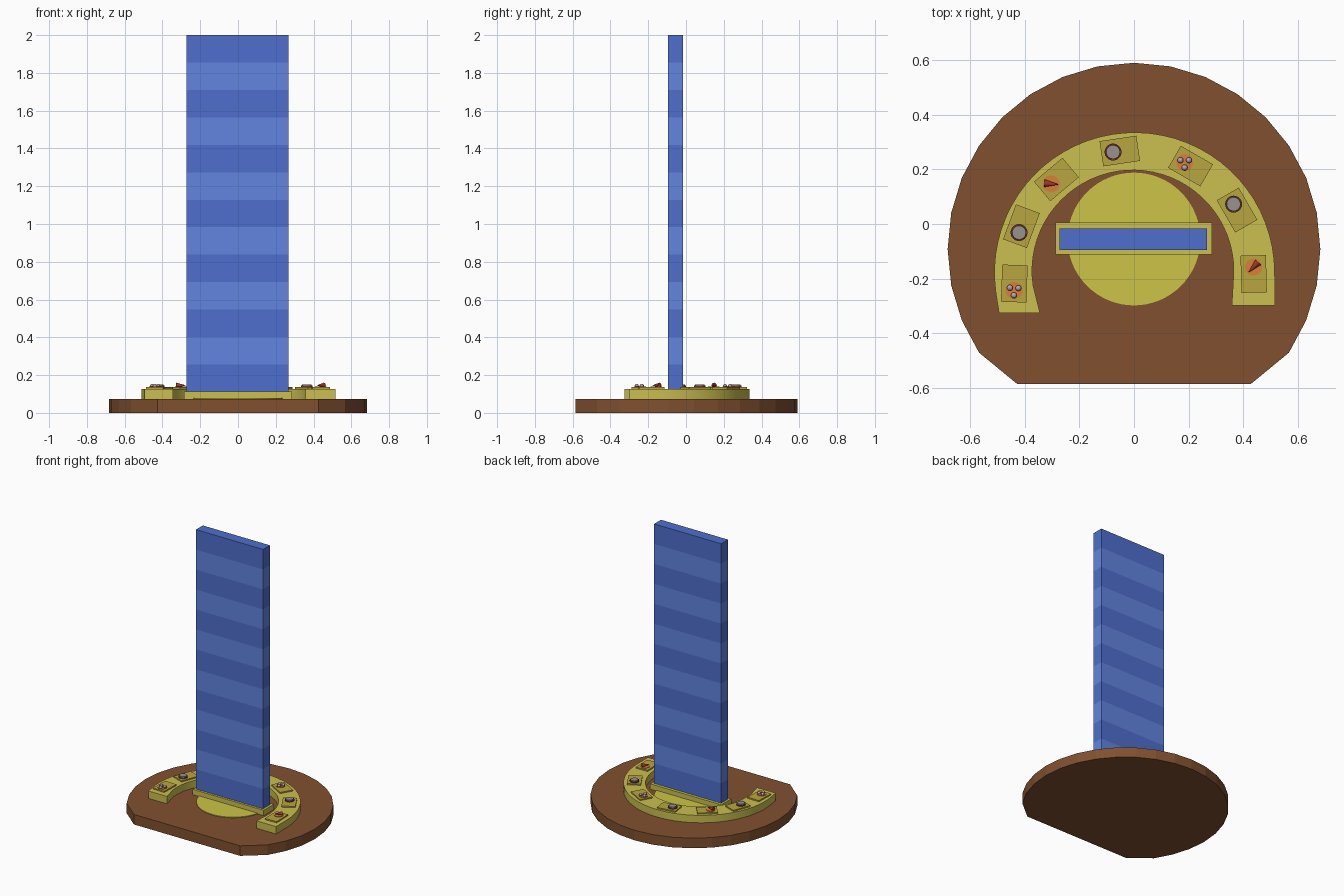
import bpy, bmesh, math
from mathutils import Matrix, Vector

if "Cube" in bpy.data.objects:
    bpy.data.objects.remove(bpy.data.objects["Cube"])


def mat(name, hexcol):
    lin = []
    for i in (0, 2, 4):
        c = int(hexcol[i:i + 2], 16) / 255
        lin.append(c / 12.92 if c <= 0.04045 else ((c + 0.055) / 1.055) ** 2.4)
    m = bpy.data.materials.new(name)
    m.diffuse_color = (*lin, 1)
    m.use_nodes = True
    m.node_tree.nodes["Principled BSDF"].inputs["Base Color"].default_value = m.diffuse_color
    return m


BROWN = mat("brown", "80502F")
YELLOW = mat("yellow", "CBC050")
BRIGHT = mat("bright_yellow", "CCC447")
OCHRE = mat("ochre", "B9A640")
BLUE = mat("blue", "4F6ECD")
LIGHT_BLUE = mat("light_blue", "6285E0")
ORANGE = mat("orange", "D98038")
RED = mat("red", "A83A2C")
RUST = mat("rust", "7A3A28")
GREY = mat("grey", "96928F")
LILAC = mat("lilac", "B5A5B5")


def finish(name, bm, mats, smooth=False):
    bmesh.ops.recalc_face_normals(bm, faces=bm.faces)
    me = bpy.data.meshes.new(name)
    bm.to_mesh(me)
    bm.free()
    for m in mats:
        me.materials.append(m)
    ob = bpy.data.objects.new(name, me)
    bpy.context.collection.objects.link(ob)
    if smooth:
        bpy.ops.object.select_all(action='DESELECT')
        ob.select_set(True)
        bpy.context.view_layer.objects.active = ob
        bpy.ops.object.shade_smooth_by_angle(angle=math.radians(35))
    return ob


def prism(name, pts, z0, z1, m, smooth=False):
    bm = bmesh.new()
    f = bm.faces.new([bm.verts.new((x, y, z0)) for x, y in pts])
    r = bmesh.ops.extrude_face_region(bm, geom=[f], use_keep_orig=True)
    vs = [g for g in r['geom'] if isinstance(g, bmesh.types.BMVert)]
    bmesh.ops.translate(bm, verts=vs, vec=(0, 0, z1 - z0))
    return finish(name, bm, [m], smooth)


def box(name, size, place, m):
    bm = bmesh.new()
    bmesh.ops.create_cube(bm, size=1, matrix=place @ Matrix.Diagonal((*size, 1)))
    return finish(name, bm, [m])


def cone(name, r1, r2, h, place, m, seg=24):
    bm = bmesh.new()
    bmesh.ops.create_cone(bm, cap_ends=True, segments=seg, radius1=r1, radius2=r2,
                          depth=h, matrix=place)
    return finish(name, bm, [m], True)


def ball(name, r, place, m, squash=1):
    bm = bmesh.new()
    bmesh.ops.create_uvsphere(bm, u_segments=16, v_segments=10, radius=r,
                              matrix=place @ Matrix.Diagonal((1, 1, squash, 1)))
    return finish(name, bm, [m], True)


def at(x, y, z):
    return Matrix.Translation((x, y, z))


def arc(cx, cy, r, a0, a1, n):
    return [(cx + r * math.cos(math.radians(a0 + (a1 - a0) * i / n)),
             cy + r * math.sin(math.radians(a0 + (a1 - a0) * i / n))) for i in range(n + 1)]


# Base: faceted disc with a straight front
prism("base", arc(0, -0.092, 0.682, -33.75, 213.75, 22) + [(-0.427, -0.586), (0.427, -0.586)],
      0, 0.073, BROWN)

# Round inlay and panel socket
cone("round_inlay", 0.243, 0.243, 0.017, at(0, -0.055, 0.0695), BRIGHT, 64)
box("panel_socket", (0.572, 0.116, 0.042), at(-0.001, -0.053, 0.091), YELLOW)

# Striped panel: thirteen stacked bands sharing edge loops
bm = bmesh.new()
z0, z1, n = 0.111, 2.0, 13
rings = []
for i in range(n + 1):
    z = z0 + (z1 - z0) * i / n
    rings.append([bm.verts.new((x - 0.002, y, z)) for x, y in
                  ((-0.27, -0.095), (0.27, -0.095), (0.27, -0.016), (-0.27, -0.016))])
bm.faces.new(rings[0])
bm.faces.new(rings[-1])
for i in range(n):
    for k in range(4):
        j = (k + 1) % 4
        f = bm.faces.new((rings[i][k], rings[i][j], rings[i + 1][j], rings[i + 1][k]))
        f.material_index = i % 2
finish("striped_panel", bm, [BLUE, LIGHT_BLUE])

# Horseshoe rail: left end follows the arc, right end runs straight
outer = [(0.516, -0.299)] + arc(0.002, -0.178, 0.513, 0, 188, 36) + [(-0.494, -0.326)]
inner = [(-0.344, -0.326)] + arc(-0.004, -0.172, 0.369, 188, 0, 36) + [(0.358, -0.299)]
prism("horseshoe_rail", outer + inner, 0.07, 0.127, YELLOW, True)

# Tiles on the rail: centre, heading and emblem type
TILES = [(-0.438, -0.218, 88, "balls"), (-0.412, -0.008, 69.6, "stone"),
         (-0.284, 0.163, 40, "spike"), (-0.052, 0.267, 8.5, "stone"),
         (0.207, 0.212, -30, "balls"), (0.377, 0.051, -60, "stone"),
         (0.438, -0.183, -88.5, "spike")]
for i, (x, y, a, kind) in enumerate(TILES, 1):
    T = at(x, y, 0) @ Matrix.Rotation(math.radians(a), 4, 'Z')
    box(f"tile_{i}", (0.136, 0.093, 0.012), T @ at(0, 0, 0.13), OCHRE)
    E = T @ at(-0.025, 0, 0)
    if kind == "stone":
        # Grey button in a rust rim
        cone(f"stone_rim_{i}", 0.031, 0.031, 0.009, E @ at(0, 0, 0.14), RUST)
        cone(f"stone_{i}", 0.027, 0.025, 0.009, E @ at(0, 0, 0.1455), GREY)
        continue
    cone(f"emblem_disc_{i}", 0.031, 0.031, 0.004, E @ at(0, 0, 0.1375), ORANGE)
    if kind == "balls":
        # Three small balls, each in a rust collar
        for k in range(3):
            ang = math.radians(60 + 120 * k)
            p = E @ at(0.018 * math.cos(ang), 0.018 * math.sin(ang), 0)
            cone(f"ball_collar_{i}_{k}", 0.012, 0.012, 0.004, p @ at(0, 0, 0.141), RUST, 16)
            ball(f"ball_{i}_{k}", 0.0105, p @ at(0, 0, 0.144), LILAC, 0.9)
    else:
        # Cone lying on its side
        R = Matrix.Rotation(math.radians(-45), 4, 'Z') @ Matrix.Rotation(math.radians(90), 4, 'Y')
        cone(f"spike_{i}", 0.014, 0.001, 0.05, E @ at(0, 0, 0.146) @ R, RED, 12)
